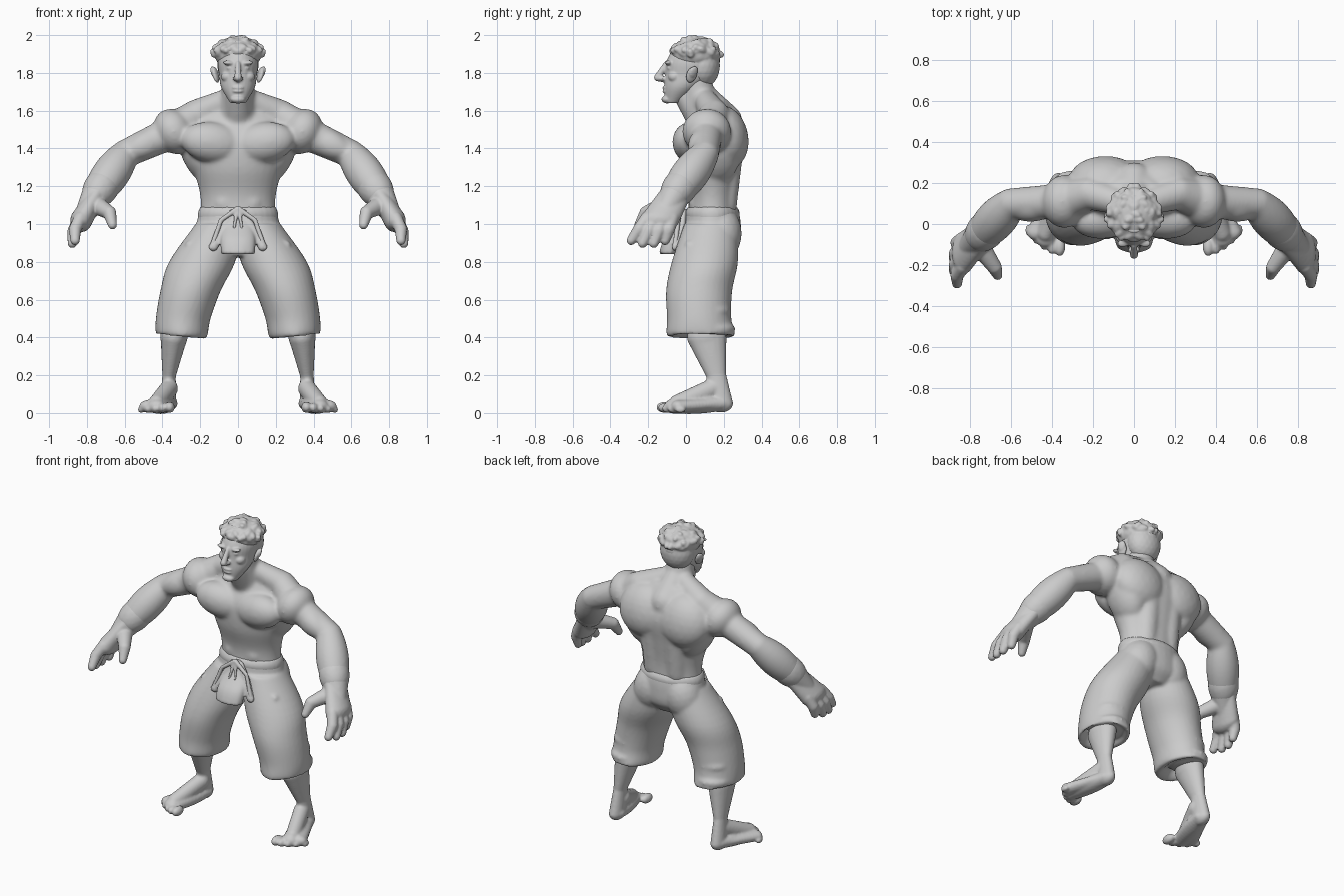
import bpy, bmesh, math, random
from mathutils import Vector, Matrix, Euler

default_cube = bpy.data.objects.get("Cube")
if default_cube:
    bpy.data.objects.remove(default_cube)

random.seed(4)
clay = bpy.data.materials.new("clay_grey")
clay.use_nodes = True
clay.diffuse_color = (.6, .6, .6, 1)
clay.node_tree.nodes["Principled BSDF"].inputs["Base Color"].default_value = clay.diffuse_color
MIRROR = Matrix.Diagonal((-1, 1, 1, 1))
ROUND = Vector((1, 1, 1))


class Part:
    """Masses that are fused into one smooth skin; anything off centre is mirrored."""

    def __init__(self, name):
        self.name = name
        self.bm = bmesh.new()

    def sides(self, x):
        return (Matrix(), MIRROR) if x else (Matrix(),)

    def blob(self, at, size, turn=(0, 0, 0)):
        shape = Matrix.LocRotScale(Vector(at), Euler(turn), Vector(size))
        for side in self.sides(at[0]):
            bmesh.ops.create_icosphere(self.bm, subdivisions=3, radius=1, matrix=side @ shape)

    def limb(self, start, end, start_radius, end_radius, swell=0, shape=ROUND, steps=12):
        """Rounded limb that tapers between two joints and may swell in the middle."""
        start, end = Vector(start), Vector(end)
        for i in range(steps + 1):
            t = i / steps
            radius = start_radius + (end_radius - start_radius) * t + swell * math.sin(math.pi * t)
            self.blob(start.lerp(end, t), Vector(shape) * radius)

    def smooth_rings(self, rings, steps=5):
        """Curve through the control rings."""
        rings = [Vector(ring) for ring in rings]
        rings = [rings[0] * 2 - rings[1]] + rings + [rings[-1] * 2 - rings[-2]]
        for before, a, b, after in zip(rings, rings[1:], rings[2:], rings[3:]):
            for i in range(steps):
                t = i / steps
                s = 1 - t
                bend_a, bend_b = (b - before) / 2, (after - a) / 2
                yield (a * s * s * (1 + 2 * t) + b * t * t * (1 + 2 * s)
                       + bend_a * t * s * s - bend_b * t * t * s)
        yield rings[-2]

    def stack(self, rings, tilt=0, ripple=0, count=32):
        """Level oval rings (x, y, z, half width, half depth); the far end may tilt and ripple."""
        path = list(self.smooth_rings(rings))
        for side in self.sides(rings[-1][0]):
            loops = []
            for i, (x, y, z, width, depth) in enumerate(path):
                late = max(0, 2 * i / len(path) - 1)
                loop = []
                for k in range(count):
                    angle = math.tau * k / count
                    wave = 1 + ripple * late * math.sin(7 * angle)
                    point = Vector((x + width * wave * math.cos(angle),
                                    y + depth * wave * math.sin(angle),
                                    z + late * tilt * math.cos(angle)))
                    loop.append(self.bm.verts.new(side @ point))
                loops.append(loop)
            for low, high in zip(loops, loops[1:]):
                for k in range(count):
                    self.bm.faces.new((low[k], low[k - 1], high[k - 1], high[k]))
            self.bm.faces.new(loops[0])
            self.bm.faces.new(loops[-1])

    def fuse(self, detail, softness):
        bmesh.ops.recalc_face_normals(self.bm, faces=self.bm.faces)
        mesh = bpy.data.meshes.new(self.name)
        self.bm.to_mesh(mesh)
        self.bm.free()
        mesh.materials.append(clay)
        part = bpy.data.objects.new(self.name, mesh)
        bpy.context.collection.objects.link(part)
        skin = part.modifiers.new("Skin", "REMESH")
        skin.mode, skin.voxel_size, skin.use_smooth_shade = "VOXEL", detail, True
        soften = part.modifiers.new("Soften", "SMOOTH")
        soften.factor, soften.iterations = .5, softness


# Joints of the left side
SHOULDER = Vector((.34, .11, 1.49))
ELBOW = Vector((.6, .1, 1.37))
WRIST = Vector((.74, -.05, 1.17))
KNUCKLES = Vector((.83, -.14, 1.02))
KNEE_BACK = Vector((.34, .11, .4))
SHIN = Vector((.365, .16, .2))
HEEL = Vector((.37, .185, .05))
TOES = Vector((.43, -.07, .035))

# Torso, neck and muscles
body = Part("torso_and_arms")
body.stack([(0, .14, 1, .2, .13), (0, .14, 1.15, .2, .13), (0, .13, 1.3, .24, .16),
            (0, .14, 1.45, .29, .17), (0, .15, 1.57, .24, .12), (0, .14, 1.65, .12, .08)])
body.limb((0, .1, 1.55), (0, .05, 1.75), .1, .085)
body.limb((0, .08, 1.56), (0, 0, 1.68), .08, .065)
body.limb((0, .09, 1.68), (0, .2, 1.54), .07, .1)
chest, shoulder_blade, lat = (.13, .03, 1.43), (.14, .21, 1.46), (.2, .16, 1.38)
body.blob(chest, (.175, .1, .11), turn=(0, -.15, -.15))
body.blob(shoulder_blade, (.18, .12, .17), turn=(.2, 0, 0))
body.blob(lat, (.1, .13, .18), turn=(0, .4, 0))
body.limb((.08, .2, 1.1), (.08, .22, 1.35), .07, .08)
body.limb((.05, .1, 1.66), (.22, .15, 1.58), .06, .08)
body.limb((.22, .15, 1.58), SHOULDER, .08, .1)
for row in range(3):
    body.blob((.06, .05, 1.11 + .08 * row), (.065, .035, .055))

# Arms
body.blob(SHOULDER, (.105, .13, .125), turn=(0, .5, 0))
body.limb(SHOULDER, ELBOW, .09, .075)
body.limb(SHOULDER.lerp(ELBOW, .3), SHOULDER.lerp(ELBOW, .8) - Vector((0, .03, 0)), .06, .055, swell=.02)
body.limb(ELBOW, WRIST, .075, .08, swell=.022)
body.fuse(detail=.01, softness=12)

# Hands
hands = Part("hands")
hands.limb(WRIST, KNUCKLES, .085, .105, shape=(.55, 1, .6))
hands.limb(WRIST, WRIST.lerp(KNUCKLES, .6), .083, .06)
for finger in range(4):
    fan = finger - 1.5
    base = KNUCKLES + Vector((.005, .045 * fan, .01))
    tip = Vector((.885 - .015 * abs(fan), -.2 + .06 * fan, .89 + .015 * abs(fan)))
    knuckle = base.lerp(tip, .5) + Vector((.014, 0, 0))
    hands.limb(base, knuckle, .035, .033)
    hands.limb(knuckle, tip, .033, .025)
thumb_root, thumb_joint, thumb_tip = (.75, -.11, 1.1), (.68, -.21, 1.06), (.665, -.25, .995)
hands.limb(thumb_root, thumb_joint, .05, .036)
hands.limb(thumb_joint, thumb_tip, .036, .024)
hands.fuse(detail=.0075, softness=3)

# Wrapped wrist edges
wraps = Part("wrist_wraps")
wraps.limb(WRIST.lerp(ELBOW, .2), WRIST, .09, .086, swell=.004)
wraps.fuse(detail=.009, softness=2)

# Trousers with hollow, ragged cuffs
trousers = Part("trousers")
trousers.stack([(0, .14, 1.07, .205, .14), (0, .14, 1, .22, .15), (0, .13, .9, .23, .155), (0, .12, .83, .13, .11)])
trousers.stack([(.1, .13, 1, .125, .14), (.19, .1, .8, .175, .175), (.25, .07, .65, .16, .175),
                (.29, .07, .5, .145, .17), (.3, .08, .41, .135, .18),
                (.31, .09, .42, .11, .14), (.32, .1, .48, .09, .1)], tilt=.03, ripple=.03)
seat, cuff_roll, cuff_flare, knee = (.11, .18, .95), (.29, .14, .54), (.31, .13, .45), (.26, -.02, .62)
trousers.blob(seat, (.12, .115, .15), turn=(0, -.3, 0))
trousers.blob(cuff_roll, (.12, .1, .06))
trousers.limb(cuff_flare, Vector(cuff_flare) - Vector((0, 0, .01)), .05, .05, shape=(2.3, 2.6, .8), steps=2)
trousers.blob(knee, (.1, .075, .14), turn=(0, -.3, 0))
trousers.limb((.17, .02, .93), (.26, .015, .89), .02, .02)
trousers.fuse(detail=.01, softness=6)

# Waistband
band = Part("waistband")
band.stack([(0, .14, 1.09, .2, .13), (0, .14, 1.06, .212, .145), (0, .14, 1.02, .212, .14)])
band.fuse(detail=.009, softness=3)

# Front cloth flap and its knotted cord
flap = Part("cloth_flap")
flap.stack([(0, 0, 1.08, .02, .015), (0, -.02, 1, .07, .03), (.01, -.07, .92, .08, .045),
            (.01, -.09, .85, .08, .05), (.01, -.09, .84, .07, .04)], ripple=.05)
for edge in (.11, -.02):
    flap.limb((.03, -.01, 1.06), (.13, -.03 - edge / 4, .88), .02, .025, shape=(1, .7, 1))
flap.fuse(detail=.008, softness=2)
cord = Part("flap_cord")
knot, bend, hem = (.005, -.03, 1.08), (.09, -.04, 1.02), (.14, -.06, .875)
cord.limb(knot, bend, .014, .012, steps=20)
cord.limb(bend, hem, .012, .014, steps=20)
cord.limb(knot, (.02, -.06, .98), .012, .008, steps=20)
cord.blob((0, -.025, 1.07), (.022, .018, .025))
cord.fuse(detail=.006, softness=2)

# Lower legs and feet
legs = Part("lower_legs_and_feet")
legs.limb(KNEE_BACK + Vector((-.02, 0, .1)), KNEE_BACK, .085, .08, shape=(.9, 1.2, 1))
legs.limb(KNEE_BACK, SHIN, .078, .04, shape=(.9, 1.35, 1))
legs.limb(SHIN, HEEL, .04, .048, shape=(.9, 1.35, 1))
legs.limb(HEEL, TOES, .046, .045, swell=.01, shape=(1.1, 1, .85))
legs.limb(HEEL, TOES + Vector((.045, .03, 0)), .04, .04, shape=(1.2, 1, .85))
legs.limb(SHIN - Vector((0, .02, .07)), TOES + Vector((0, .03, .015)), .052, .05, shape=(.9, 1, 1))
for toe in range(5):
    size = .03 - .003 * toe
    legs.blob((.362 + .038 * toe, -.11 + .005 * toe ** 2, size), (size * .9, size * 1.6, size))
legs.fuse(detail=.0075, softness=4)

# Head and face
head = Part("head")
head.stack([(0, -.07, 1.64, .04, .04), (0, -.02, 1.72, .088, .095), (0, .02, 1.79, .1, .13),
            (0, .04, 1.87, .107, .14), (0, .05, 1.97, .07, .09)])
bridge, nose_tip, nose_base = (0, -.105, 1.85), (0, -.15, 1.775), (0, -.12, 1.765)
head.limb(bridge, nose_tip, .013, .02)
head.limb(nose_tip, nose_base, .02, .015)
head.blob((.014, -.125, 1.77), (.014, .018, .012))
brow, eye, cheek, chin = (.043, -.088, 1.852), (.041, -.082, 1.825), (.055, -.06, 1.78), (0, -.1, 1.66)
head.blob(brow, (.04, .022, .013), turn=(0, -.1, -.3))
head.blob(eye, (.02, .018, .012))
head.blob(cheek, (.035, .035, .03))
head.blob(chin, (.04, .03, .022))
for lip_height in (1.722, 1.703):
    head.blob((0, -.11, lip_height), (.03, .016, .008))
head.fuse(detail=.0055, softness=4)

# Ears
ears = Part("ears")
ears.blob((.118, .03, 1.79), (.014, .03, .045), turn=(-.2, .3, .35))
ears.blob((.13, .04, 1.805), (.011, .024, .033), turn=(-.2, .3, .5))
ears.fuse(detail=.005, softness=2)

# Hair: a cap covered in broad waves
hair = Part("hair")
crown, nape = Vector((0, .05, 1.9)), Vector((0, .09, 1.84))
hair.blob(crown, (.125, .133, .09))
hair.blob(nape, (.11, .09, .12))
for lock in range(36):
    height = 1 - 1.15 * lock / 36
    angle = random.uniform(-math.pi / 2, math.pi / 2)
    reach = .115 * math.sqrt(1 - height ** 2)
    at = crown + Vector((reach * math.cos(angle), reach * math.sin(angle), .075 * height))
    if at.y > -.04 or at.z > crown.z:
        hair.blob(at, (.022, .04, .022), turn=(random.uniform(-.6, .6), 0, random.uniform(0, math.pi)))
hair.fuse(detail=.006, softness=4)
